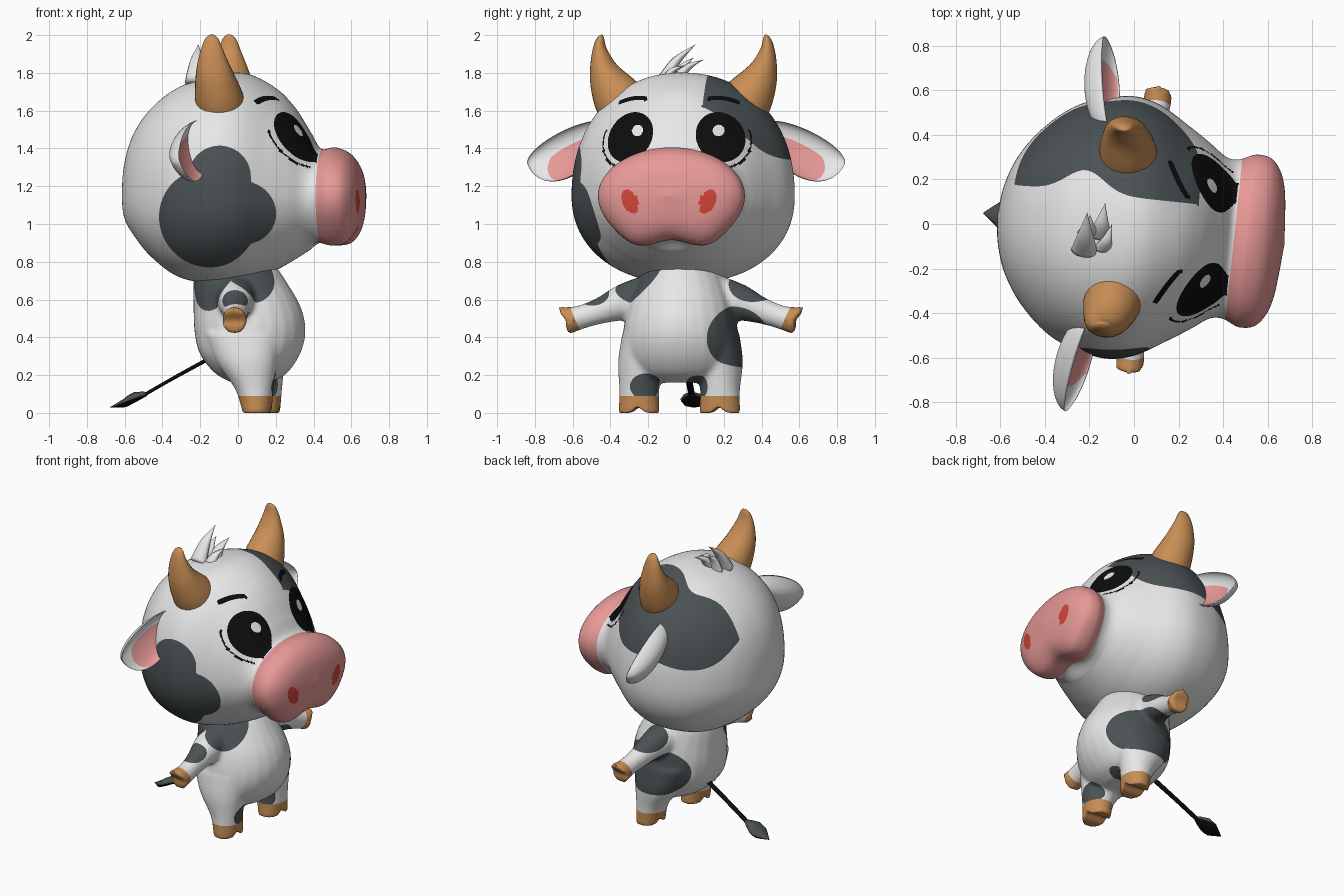
import bpy, bmesh, math
from mathutils import Matrix, Vector

cube = bpy.data.objects.get("Cube")
if cube:
    bpy.data.objects.remove(cube, do_unlink=True)


def material(name, r, g, b):
    m = bpy.data.materials.new(name)
    m.use_nodes = True
    m.diffuse_color = (r, g, b, 1)
    bsdf = next(n for n in m.node_tree.nodes if n.type == 'BSDF_PRINCIPLED')
    bsdf.inputs["Base Color"].default_value = (r, g, b, 1)
    bsdf.inputs["Roughness"].default_value = 0.8
    return m


WHITE = material("white_hide", .8, .8, .8)
PATCH = material("slate_patch", .07, .085, .09)
PINK = material("pink_skin", .8, .32, .31)
HORN = material("tan_horn", .58, .27, .09)
RED = material("red_nostril", .66, .06, .04)
BLACK = material("black_ink", .004, .004, .004)

# The whole figure is turned slightly about its upright axis
PIVOT = Vector((-.21, 0, 0))
TURN = Matrix.Translation(PIVOT) @ Matrix.Rotation(math.radians(-6), 4, 'Z') @ Matrix.Translation(-PIVOT)
X, Y, Z = Vector((1, 0, 0)), Vector((0, 1, 0)), Vector((0, 0, 1))


def spline(keys, n):
    """Smooth curve through tuples of any length."""
    ext = [keys[0], *keys, keys[-1]]
    out = []
    for quad in zip(ext, ext[1:], ext[2:], ext[3:]):
        for t in (s / n for s in range(n)):
            out.append([b + .5 * t * (c - a + t * (2 * a - 5 * b + 4 * c - d + t * (3 * (b - c) + d - a)))
                        for a, b, c, d in zip(*quad)])
    return out + [list(keys[-1])]


def tube(bm, keys, A, B, seg=24, n=6, power=lambda x: 2):
    """Loft rings (x, y, z, radius A, radius B, optional radius -B)."""
    rings = []
    for k in spline(keys, n):
        ring = []
        for i in range(seg):
            c, s = math.cos(math.tau * i / seg), math.sin(math.tau * i / seg)
            ra, rb = max(k[3], .001), max(k[4] if s > 0 else k[-1], .001)
            c, s = (math.copysign(abs(w) ** (2 / power(k[0])), w) for w in (c, s))
            ring.append(bm.verts.new(Vector(k[:3]) + A * ra * c + B * rb * s))
        rings.append(ring)
    for lo, hi in zip(rings, rings[1:]):
        for i in range(seg):
            j = (i + 1) % seg
            bm.faces.new((lo[i], lo[j], hi[j], hi[i]))
    bm.faces.new(rings[0][::-1])
    bm.faces.new(rings[-1])


def paint(bm, rule, index):
    """Cut the mesh along rule = 0 and colour the positive side."""
    value = {v: rule(v.co) for v in bm.verts}
    cuts = []
    for e in list(bm.edges):
        a, b = e.verts
        fa, fb = value[a], value[b]
        if (fa > 0) != (fb > 0):
            t = min(max(fa / (fa - fb), .02), .98)
            cuts.append(bmesh.utils.edge_split(e, a, t)[1])
    if cuts:
        bmesh.ops.connect_verts(bm, verts=cuts)
    for f in bm.faces:
        if rule(f.calc_center_median()) > 0:
            f.material_index = index


def blob(x, y, z, rx, ry, rz):
    return lambda p: 1 - ((p.x - x) / rx) ** 2 - ((p.y - y) / ry) ** 2 - ((p.z - z) / rz) ** 2


def finish(name, bm, mats):
    bmesh.ops.recalc_face_normals(bm, faces=bm.faces)
    for f in bm.faces:
        f.smooth = True
    me = bpy.data.meshes.new(name)
    bm.to_mesh(me)
    bm.free()
    me.transform(TURN)
    for m in mats:
        me.materials.append(m)
    bpy.context.collection.objects.link(bpy.data.objects.new(name, me))


# Head with muzzle: length, half width, bottom, top
profile = [(-.615, 0, 1.15, 1.15), (-.6, .13, 1.03, 1.32), (-.55, .27, .94, 1.48), (-.45, .41, .82, 1.62),
           (-.3, .53, .715, 1.73), (-.1, .59, .685, 1.79), (.05, .57, .7, 1.795), (.2, .485, .755, 1.72),
           (.3, .42, .81, 1.62), (.38, .365, .86, 1.495), (.44, .36, .89, 1.4), (.52, .39, .88, 1.405),
           (.6, .365, .9, 1.37), (.655, .25, .985, 1.285), (.68, 0, 1.15, 1.15)]
MID = 1.15
bm = bmesh.new()
tube(bm, [(x, 0, MID, w, top - MID, MID - low) for x, w, low, top in profile], Y, Z, 160, 9,
     lambda x: 2.2 - .22 * min(max((x + .1) / .3, 0), 1))
for v in bm.verts:  # two lobes and a dip under the muzzle
    p = v.co
    if p.x > .38 and p.z < MID:
        lobes = .12 * math.exp(-((abs(p.y) - .22) / .1) ** 2) - .13 * math.exp(-(p.y / .1) ** 2)
        p.z -= min((p.x - .38) / .08, 1) * (MID - p.z) * lobes


def near_patch(p):
    parts = [blob(-.11, p.y, 1.03, .26, 1, .26), blob(.07, p.y, 1.06, .18, 1, .17), blob(-.04, p.y, 1.25, .165, 1, .165)]
    return min(max(b(p) for b in parts), -p.y * 9)


def far_patch(p):
    inner = p.y - .14 - .1 * math.exp(-((p.x + .24) / .12) ** 2)
    height = p.z - .3 * min(p.x + .15, 0)
    return min(5 * inner, 1 - ((p.x + .14) / .42) ** 4 - ((height - 1.75) / .41) ** 4)


def eye_radius(p):
    a, b = abs(p.y) - .24, p.z - 1.46
    return math.hypot((.8 * b - .6 * a) / .14, (.8 * a + .6 * b) / .118)


def front(p):
    return p.x - .02


def brow(p):
    a = abs(p.y) - .245
    return min(.011 - abs(p.z - 1.668 + 2 * (a + .04) ** 2), .08 - abs(a), front(p))


def lash(p):
    side = abs(p.y) - .24 - 1.2 * (p.z - 1.46) - .1
    return min(.035 - abs(eye_radius(p) - 1.22), side, front(p), .42 - p.x)


def glint(p):
    centre = .23 if p.y > 0 else -.2
    return min(.031 - math.hypot(p.y - centre, p.z - 1.495), front(p))


def nostril(p):
    a, b = abs(p.y) - .207, p.z - 1.12
    return min(1 - math.hypot((a - .25 * b) / .043, b / .065), p.x - .5)


paint(bm, near_patch, 1)
paint(bm, far_patch, 1)
paint(bm, lambda p: p.x - .452, 2)
paint(bm, nostril, 3)
paint(bm, lambda p: min(1 - eye_radius(p), front(p), .445 - p.x), 4)
paint(bm, lash, 4)
paint(bm, brow, 4)
paint(bm, glint, 0)
finish("head", bm, [WHITE, PATCH, PINK, RED, BLACK])

# Horns and ears, one of each per side
for side, label in ((-1, "near"), (1, "far")):
    bm = bmesh.new()
    horn = [(-.055, .3, 1.6, .135, .145), (-.065, .36, 1.69, .125, .13), (-.08, .425, 1.8, .098, .085),
            (-.09, .45, 1.9, .066, .05), (-.092, .45, 1.97, .04, .03), (-.092, .446, 1.995, .02, .015),
            (-.092, .444, 2, .002, .002)]
    tube(bm, [(x, y * side, z, a, b) for x, y, z, a, b in horn], X, Vector((0, .85 * side, -.5)))
    finish(label + "_horn", bm, [HORN])

    # ear: a leaf, straight above and full below, rolled so the cup opens up and forward
    bm = bmesh.new()
    bmesh.ops.create_uvsphere(bm, u_segments=48, v_segments=32, radius=1, matrix=Matrix.Rotation(math.pi / 2, 4, 'X'))
    paint(bm, lambda p: min(p.x - .12, .72 - math.hypot(p.y + .05, 1.1 * (p.z + .42))), 1)
    for v in bm.verts:
        x, y, z = v.co
        v.co = Vector((x * (.11 if x < 0 else -.06), y * .245, z * (.085 if z > 0 else .165 + .04 * y)))
    place = (Matrix.Diagonal((1, side, 1, 1)) @ Matrix.Translation((-.18, .625, 1.42))
             @ Matrix.Rotation(math.radians(9), 4, 'Z') @ Matrix.Rotation(math.radians(-25), 4, 'X')
             @ Matrix.Rotation(math.radians(-17), 4, 'Y'))
    bmesh.ops.transform(bm, matrix=place, verts=bm.verts)
    finish(label + "_ear", bm, [WHITE, PINK])

# Hair tuft
bm = bmesh.new()
for base, tip, r in (((-.21, -.12, 1.75), (-.215, .05, 1.95), .06), ((-.2, -.04, 1.75), (-.2, .04, 1.88), .05),
                     ((-.15, -.04, 1.76), (-.14, .1, 1.87), .05), ((-.13, -.1, 1.76), (-.1, .01, 1.84), .04)):
    b, t = Vector(base), Vector(tip)
    bend = (b + t) / 2 + Vector((0, -.015, .015))
    tube(bm, [(*b, r, r * .7), (*bend, r * .6, r * .4), (*t, 0, 0)], X, Vector((0, .75, -.65)), 12, 5)
finish("hair_tuft", bm, [WHITE])

# Body, arms and legs fused into one skin
bm = bmesh.new()
torso = [(0, 0, .78, .2, .18), (.01, 0, .7, .245, .23), (.05, 0, .56, .285, .28), (.065, 0, .43, .295, .305),
         (.065, 0, .31, .265, .305), (.07, 0, .21, .19, .25), (.07, 0, .16, .1, .14)]
leg = [(.05, .2, .42, .2, .11), (.07, .213, .27, .16, .118), (.112, .215, .12, .1, .106), (.125, .215, -.008, .078, .11)]
arm = [(.01, .15, .61, .12, .13), (.02, .3, .585, .095, .1), (.035, .43, .54, .068, .07),
       (.045, .54, .505, .06, .064), (.045, .625, .488, .066, .08)]
tube(bm, torso, X, Y)
for side in (-1, 1):
    tube(bm, [(x, y * side, *rest) for x, y, *rest in leg], X, Y)
    tube(bm, [(x, y * side, *rest) for x, y, *rest in arm], X, Vector((0, .38 * side, .92)))
bmesh.ops.recalc_face_normals(bm, faces=bm.faces)
raw = bpy.data.meshes.new("body_raw")
bm.to_mesh(raw)
bm.free()
helper = bpy.data.objects.new("body_helper", raw)
bpy.context.collection.objects.link(helper)
remesh = helper.modifiers.new("fuse", 'REMESH')
remesh.mode, remesh.voxel_size = 'VOXEL', .013
relax = helper.modifiers.new("relax", 'SMOOTH')
relax.factor, relax.iterations = .5, 6
bm = bmesh.new()
bm.from_object(helper, bpy.context.evaluated_depsgraph_get())
bpy.data.objects.remove(helper, do_unlink=True)
for v in bm.verts:  # cleft in each hoof
    p = v.co
    if p.z < .06:
        p.z = max(p.z, 0) + .03 * math.exp(-((abs(p.y) - .215) / .03) ** 2) * (1 - max(p.z, 0) / .06)
    if abs(p.y) > .57:
        p.y *= 1 - .025 * math.exp(-((p.z - .49) / .03) ** 2)

spots = [blob(.1, -.2, .72, .12, .17, .15), blob(-.13, -.2, .7, .13, .2, .16), blob(.02, -.46, .62, .14, .09, .06),
         blob(.02, .37, .66, .14, .13, .09), blob(.07, .28, .4, .3, .19, .165), blob(.2, -.17, .14, .1, .085, .07),
         blob(.17, .1, .14, .1, .06, .07)]
for spot in spots:
    paint(bm, spot, 1)
paint(bm, lambda p: .09 - p.z, 2)
paint(bm, lambda p: .92 * abs(p.y) - .4 * (p.z - .5) - .515, 2)
finish("body", bm, [WHITE, PATCH, HORN])

# Tail and its tuft, darker underneath
bm = bmesh.new()
tube(bm, [(-.12, 0, .305, .02, .02), (-.35, 0, .18, .018, .018), (-.55, 0, .065, .018, .018)], Y, Vector((.5, 0, .87)), 12)
finish("tail", bm, [BLACK])
bm = bmesh.new()
tube(bm, [(-.48, 0, .1, .012, .012), (-.57, 0, .072, .068, .042), (-.62, 0, .05, .05, .025), (-.68, 0, .03, 0, 0)],
     Y, Vector((.4, 0, .9)), 8, 2)
paint(bm, lambda p: .1 + .37 * (p.x + .48) - p.z, 1)
finish("tail_tuft", bm, [PATCH, BLACK])
